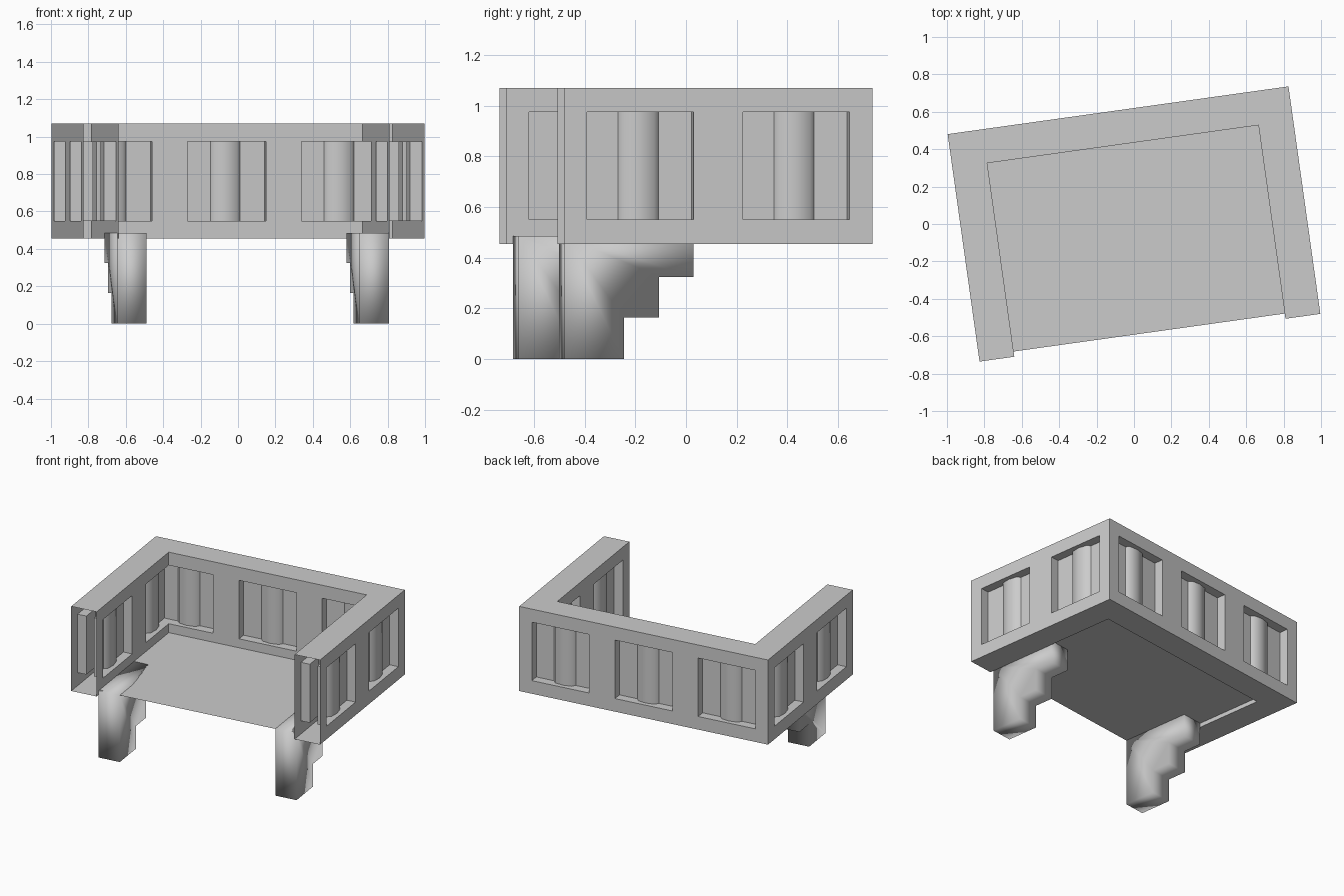
import bpy, math
from mathutils import Vector

if "Cube" in bpy.data.objects:
    bpy.data.objects.remove(bpy.data.objects["Cube"])

YAW = math.radians(7.97)          # whole balcony is turned slightly
W, D = 0.92, 0.614                # outer half sizes
IW, IB = 0.732, 0.431             # inner half width, inner back face
Z0, Z1 = 0.455, 1.07              # parapet bottom / top
WZ0, WZ1 = 0.55, 0.975            # recess bottom / top
HALF, DEPTH = 0.212, 0.065        # recess half width and depth
FLOOR_Z = 0.485
FRONT = -0.586


def make_object(name, faces, smooth=None):
    """Each face is a list of 3D points."""
    verts, index, polys = [], {}, []
    for face in faces:
        ids = []
        for p in face:
            key = tuple(round(c, 4) for c in p)
            if key not in index:
                index[key] = len(verts)
                verts.append(key)
            if index[key] not in ids:
                ids.append(index[key])
        if len(ids) > 2:
            polys.append(ids)
    mesh = bpy.data.meshes.new(name)
    mesh.from_pydata(verts, [], polys)
    mesh.update()
    ob = bpy.data.objects.new(name, mesh)
    bpy.context.collection.objects.link(ob)
    ob.rotation_euler[2] = YAW
    if smooth is not None:
        bpy.ops.object.select_all(action='DESELECT')
        ob.select_set(True)
        bpy.context.view_layer.objects.active = ob
        bpy.ops.object.shade_smooth_by_angle(angle=math.radians(smooth))
    return ob


def wall(origin, t, u0, u1, centres):
    """Wall skin with recessed panels, each holding a shallow rounded baluster."""
    n = (-t[1], t[0])

    def P(u, d, z):
        return (origin[0] + t[0] * u + n[0] * d, origin[1] + t[1] * u + n[1] * d, z)

    def strip(a, b, za, zb):
        return [P(a, 0, za), P(b, 0, za), P(b, 0, zb), P(a, 0, zb)]

    faces = [strip(u0, u1, Z0, WZ0), strip(u0, u1, WZ1, Z1)]
    start = u0
    for c in sorted(centres):
        if c - HALF > start:
            faces.append(strip(start, c - HALF, WZ0, WZ1))
        start = c + HALF
        prof = [(-HALF, 0), (-HALF, DEPTH), (-0.08, DEPTH), (-0.06, DEPTH - 0.025),
                (0, DEPTH - 0.035), (0.06, DEPTH - 0.025), (0.08, DEPTH),
                (HALF, DEPTH), (HALF, 0)]
        # panels that reach past an inner corner stop at the neighbouring panel
        prof = [(max(u0 - DEPTH, min(u1 + DEPTH, c + u)), d) for u, d in prof]
        for (a, da), (b, db) in zip(prof, prof[1:]):
            faces.append([P(a, da, WZ0), P(b, db, WZ0), P(b, db, WZ1), P(a, da, WZ1)])
        faces.append([P(u, d, WZ1) for u, d in prof])
        faces.append([P(u, d, WZ0) for u, d in reversed(prof)])
    if start < u1:
        faces.append(strip(start, u1, WZ0, WZ1))
    return faces


# parapet: hollow U-shaped shell, open at the two front ends
three, two = (-0.615, 0, 0.615), (-0.31, 0.31)
shell = []
shell += wall((0, D), (-1, 0), -W, W, three)
shell += wall((0, IB), (1, 0), -IW, IW, three)
shell += wall((W, 0), (0, 1), -D, D, two)
shell += wall((-W, 0), (0, -1), -D, D, two)
shell += wall((-IW, 0), (0, 1), -D, IB, two)
shell += wall((IW, 0), (0, -1), -IB, D, two)
outline = [(-W, -D), (-IW, -D), (-IW, IB), (IW, IB), (IW, -D), (W, -D), (W, D), (-W, D)]
shell.append([(x, y, Z1) for x, y in outline])
shell.append([(x, y, Z0) for x, y in reversed(outline)])
make_object("parapet", shell, 50)

# floor: thin sheet
make_object("floor", [[(-IW, FRONT, FLOOR_Z), (IW, FRONT, FLOOR_Z),
                       (IW, IB, FLOOR_Z), (-IW, IB, FLOOR_Z)]])

# stepped support brackets, softly shaded
steps = [(FRONT, 0), (-0.35, 0), (-0.35, 0.165), (-0.209, 0.165),
         (-0.209, 0.325), (-0.073, 0.325), (-0.073, FLOOR_Z), (FRONT, FLOOR_Z)]
for side, xa in (("left", -IW), ("right", IW - 0.157)):
    xb = xa + 0.157
    faces = [[(xb, y, z) for y, z in steps], [(xa, y, z) for y, z in reversed(steps)]]
    for (y0, z0), (y1, z1) in zip(steps, steps[1:] + steps[:1]):
        faces.append([(xa, y0, z0), (xa, y1, z1), (xb, y1, z1), (xb, y0, z0)])
    make_object(side + "_bracket", faces, 180)
